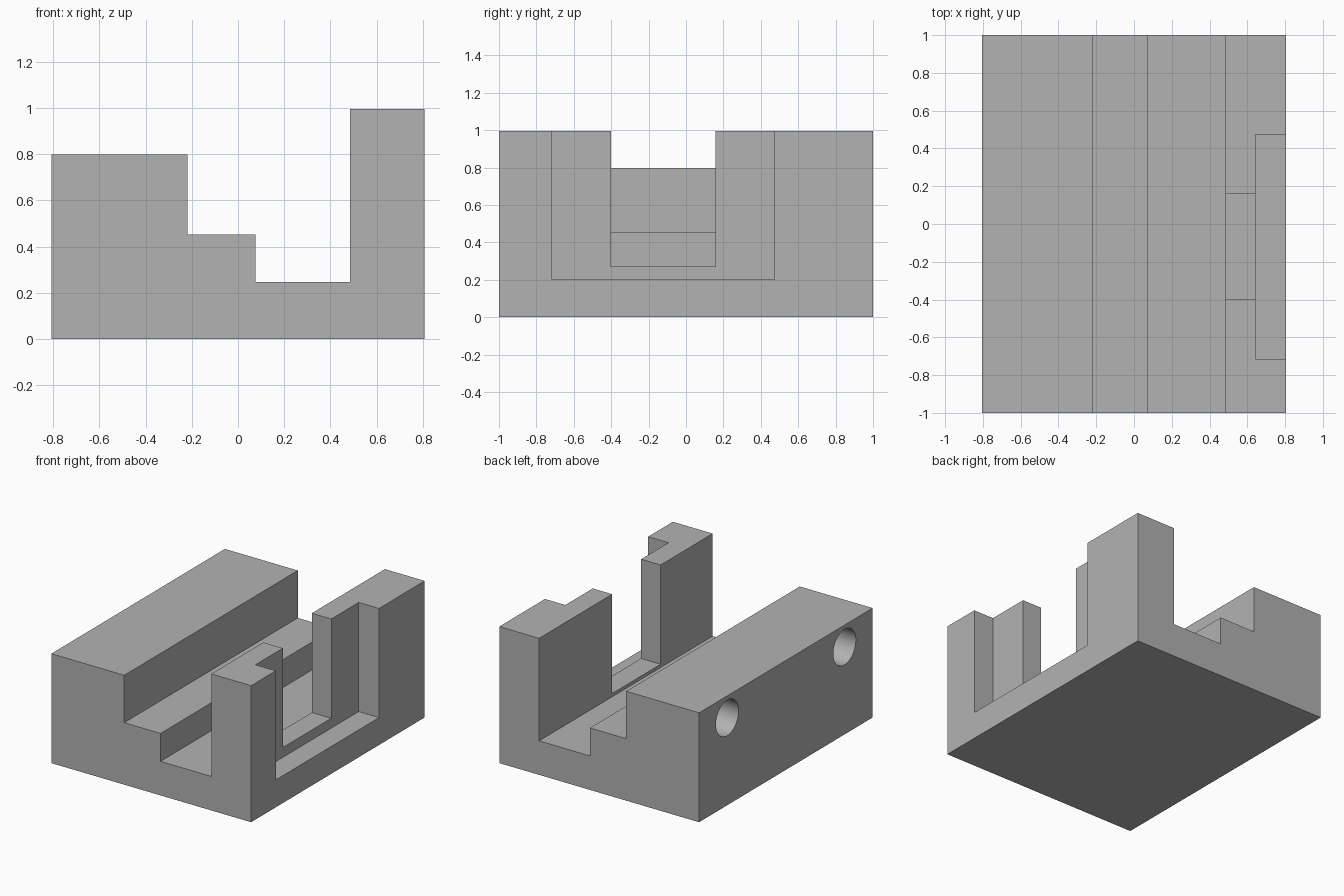
import bpy
import bmesh
import math

if "Cube" in bpy.data.objects:
    bpy.data.objects.remove(bpy.data.objects["Cube"], do_unlink=True)

HALF_X, HEIGHT = 0.806, 0.996

grey = bpy.data.materials.new("plain grey")
grey.use_nodes = True
colour = (0.448, 0.448, 0.448, 1)
grey.diffuse_color = colour
grey.node_tree.nodes["Principled BSDF"].inputs["Base Color"].default_value = colour


def extruded_block(name, profile):
    """Sweep an x-z outline along the full y length."""
    mesh = bpy.data.meshes.new(name)
    bm = bmesh.new()
    face = bm.faces.new([bm.verts.new((x, -1, z)) for x, z in profile])
    new = bmesh.ops.extrude_face_region(bm, geom=[face])["geom"]
    moved = [g for g in new if isinstance(g, bmesh.types.BMVert)]
    bmesh.ops.translate(bm, verts=moved, vec=(0, 2, 0))
    bmesh.ops.recalc_face_normals(bm, faces=bm.faces)
    bm.to_mesh(mesh)
    bm.free()
    obj = bpy.data.objects.new(name, mesh)
    bpy.context.collection.objects.link(obj)
    mesh.materials.append(grey)
    return obj


def cut(body, cutter):
    """Subtract the active cutter from the body, then remove it."""
    cutter.hide_render = True
    cutter.data.materials.append(grey)
    mod = body.modifiers.new("cut", 'BOOLEAN')
    mod.operation = 'DIFFERENCE'
    mod.solver = 'EXACT'
    mod.object = cutter
    bpy.ops.object.select_all(action='DESELECT')
    body.select_set(True)
    bpy.context.view_layer.objects.active = body
    bpy.ops.object.modifier_apply(modifier=mod.name)
    bpy.data.objects.remove(cutter, do_unlink=True)


def cut_box(body, x, y, z):
    spans = (x, y, z)
    bpy.ops.mesh.primitive_cube_add(size=1, location=[(a + b) / 2 for a, b in spans])
    box = bpy.context.object
    box.scale = [b - a for a, b in spans]
    cut(body, box)


# Stepped block: low wall, ledge, channel and tall wall
block = extruded_block("stepped_block", [
    (-HALF_X, 0), (HALF_X, 0), (HALF_X, HEIGHT), (0.485, HEIGHT),
    (0.485, 0.248), (0.075, 0.248), (0.075, 0.452), (-0.218, 0.452),
    (-0.218, 0.798), (-HALF_X, 0.798)])

# Wide outer recess and narrow through slot in the tall wall
cut_box(block, (0.642, 1), (-0.716, 0.474), (0.2, 1.2))
cut_box(block, (0.4, 0.8), (-0.4, 0.158), (0.272, 1.2))

# Blind round holes in the side of the low wall
DEPTH = 0.4
for side in (-1, 1):
    bpy.ops.mesh.primitive_cylinder_add(
        vertices=64, radius=0.13, depth=2 * DEPTH,
        location=(-HALF_X, side * 0.676, 0.638), rotation=(0, math.pi / 2, 0))
    cut(block, bpy.context.object)

bpy.ops.object.select_all(action='DESELECT')
block.select_set(True)
bpy.context.view_layer.objects.active = block
bpy.ops.object.shade_smooth_by_angle(angle=math.radians(30))
